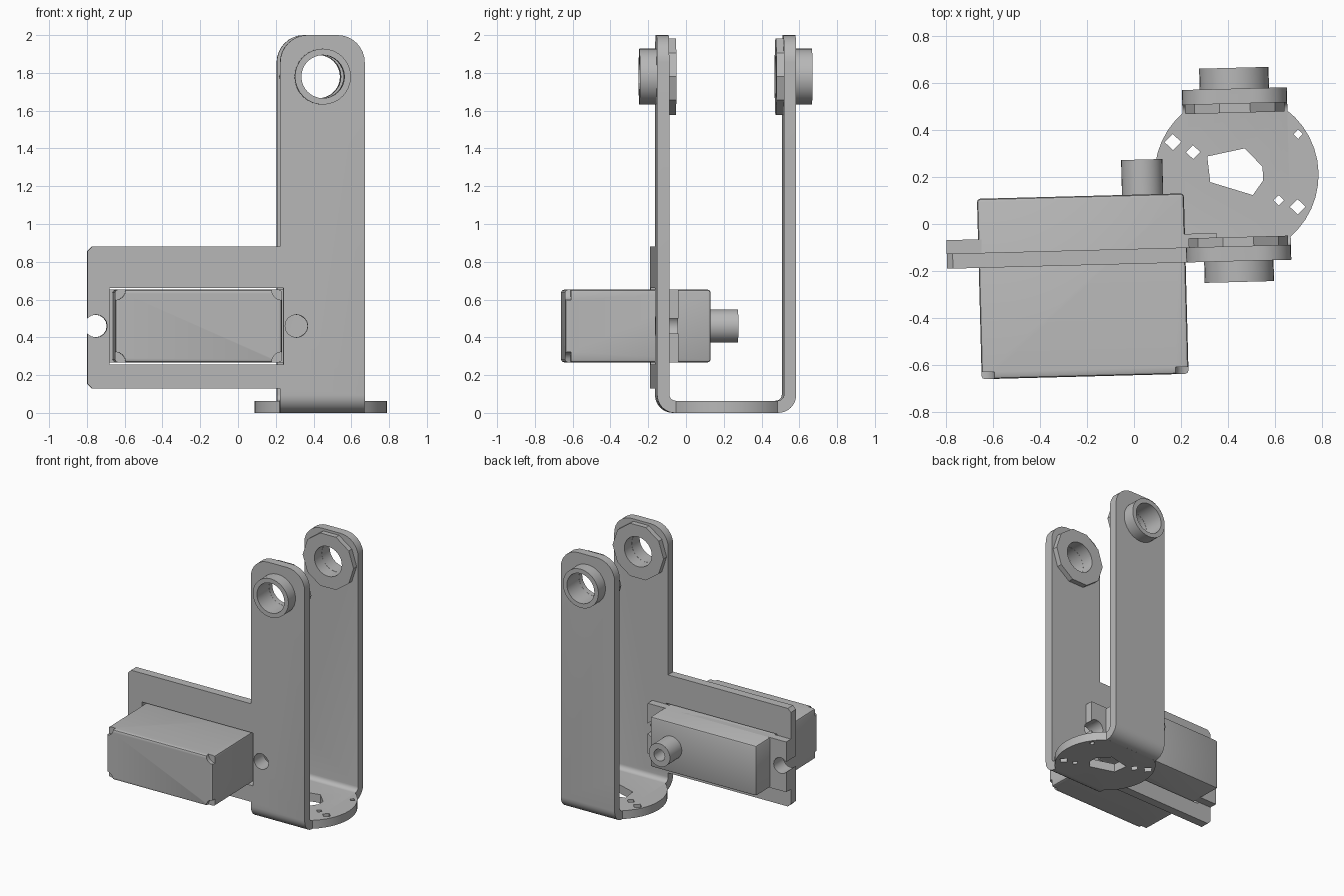
import bpy, bmesh
from math import sin, cos, pi, radians

if "Cube" in bpy.data.objects:
    bpy.data.objects.remove(bpy.data.objects["Cube"])

grey = bpy.data.materials.new("plain grey")
grey.use_nodes = True
colour = (0.48, 0.48, 0.48, 1)
grey.diffuse_color = colour
grey.node_tree.nodes["Principled BSDF"].inputs["Base Color"].default_value = colour

MID_X, MID_Y = 0.443, 0.198      # centre of the U bracket
HALF_W, HALF_D, T = 0.224, 0.368, 0.064
PIVOT_Z, SERVO_Z = 1.78, 0.46
TURN = radians(1.5)
PLACE = {"x": lambda a, b, t: (t, a, b),
         "y": lambda a, b, t: (a, t, b),
         "z": lambda a, b, t: (a, b, t)}


def prism(name, pts, axis, lo, hi):
    """Extrude a closed outline along an axis."""
    bm = bmesh.new()
    rings = [[bm.verts.new(PLACE[axis](a, b, t)) for a, b in pts] for t in (lo, hi)]
    bm.faces.new(rings[0])
    bm.faces.new(rings[1])
    n = len(pts)
    for i in range(n):
        j = (i + 1) % n
        bm.faces.new((rings[0][i], rings[0][j], rings[1][j], rings[1][i]))
    bmesh.ops.recalc_face_normals(bm, faces=bm.faces)
    mesh = bpy.data.meshes.new(name)
    bm.to_mesh(mesh)
    bm.free()
    mesh.materials.append(grey)
    obj = bpy.data.objects.new(name, mesh)
    bpy.context.collection.objects.link(obj)
    return obj


def arc(a, b, r, start, end, steps):
    angles = [radians(start + (end - start) * i / steps) for i in range(steps + 1)]
    return [(a + r * cos(t), b + r * sin(t)) for t in angles]


def circle(a, b, r, sides):
    return arc(a, b, r, 0, 360, sides)[:-1]


def rect(a0, a1, b0, b1):
    return [(a0, b0), (a1, b0), (a1, b1), (a0, b1)]


def apply(obj, mod):
    bpy.context.view_layer.objects.active = obj
    bpy.ops.object.modifier_apply(modifier=mod.name)


def combine(obj, other, operation="DIFFERENCE"):
    mod = obj.modifiers.new("combine", "BOOLEAN")
    mod.operation, mod.object, mod.solver = operation, other, "EXACT"
    apply(obj, mod)
    bpy.data.objects.remove(other)


# U bracket: bent strip, then rounded arm tops
R_OUT, R_IN = 0.095, 0.035
left, right = MID_Y - HALF_D, MID_Y + HALF_D
profile = ([(left, 2)] + arc(left + R_OUT, R_OUT, R_OUT, 180, 270, 8)
           + arc(right - R_OUT, R_OUT, R_OUT, 270, 360, 8) + [(right, 2), (right - T, 2)]
           + arc(right - T - R_IN, T + R_IN, R_IN, 360, 270, 6)
           + arc(left + T + R_IN, T + R_IN, R_IN, 270, 180, 6) + [(left + T, 2)])
bracket = prism("bracket", profile, "x", MID_X - HALF_W, MID_X + HALF_W)
R_TOP = 0.145
side = HALF_W - R_TOP
outline = ([(MID_X - HALF_W, -0.1), (MID_X + HALF_W, -0.1)]
           + arc(MID_X + side, 2 - R_TOP, R_TOP, 0, 90, 8)
           + arc(MID_X - side, 2 - R_TOP, R_TOP, 90, 180, 8))
combine(bracket, prism("arm_outline", outline, "y", -1, 1), "INTERSECT")

# Round base plate joined between the arms
disc = arc(MID_X, MID_Y, 0.35, -52, 52, 12) + arc(MID_X, MID_Y, 0.35, 128, 232, 12)
combine(bracket, prism("base_disc", disc, "z", 0, T), "UNION")

# Side plate carrying the servo
c = 0.025
plate = [(0.3, 0.13), (0.3, 0.88), (-0.802 + c, 0.88), (-0.802, 0.88 - c),
         (-0.802, 0.13 + c), (-0.802 + c, 0.13)]
combine(bracket, prism("servo_plate", plate, "y", left, left + T), "UNION")

# Servo window, screw holes, pivot holes and base holes
combine(bracket, prism("window", rect(-0.685, 0.236, 0.256, 0.66), "y", -0.3, 0.1))
for x in (-0.757, 0.305):
    combine(bracket, prism("screw_hole", circle(x, SERVO_Z, 0.06, 16), "y", -0.3, 0.1))
combine(bracket, prism("pivot_hole", circle(MID_X, PIVOT_Z, 0.115, 32), "y", -1, 1))
combine(bracket, prism("centre_hole", [(0.32, 0.28), (0.33, 0.17), (0.51, 0.11),
                                       (0.555, 0.17), (0.555, 0.23), (0.48, 0.31)], "z", -0.1, 0.2))
for x, y, r in ((0.175, 0.345, 0.035), (0.26, 0.3, 0.03), (0.62, 0.085, 0.022),
                (0.7, 0.055, 0.033), (0.71, 0.365, 0.02)):
    combine(bracket, prism("base_hole", circle(x, y, r, 4), "z", -0.1, 0.2))

# Servo body with ears, rounded edges and corner notches
X0, X1, Z0, Z1, FRONT = -0.667, 0.216, 0.268, 0.652, -0.645
servo = prism("servo_body", rect(X0, X1, Z0, Z1), "y", FRONT, 0.125)
bevel = servo.modifiers.new("bevel", "BEVEL")
bevel.width, bevel.segments = 0.014, 2
apply(servo, bevel)
for x in (X0, X1):
    for z in (Z0, Z1):
        combine(servo, prism("corner_notch", circle(x, z, 0.055, 16), "y", FRONT - 0.1, FRONT + 0.03))
ears = prism("servo_ears", rect(-0.802, 0.35, Z0, Z1), "y", left + T, left + T + 0.058)
for x in (-0.757, 0.305):
    combine(ears, prism("ear_notch", circle(x, SERVO_Z, 0.06, 16), "y", -0.3, 0.1))

# Hollow output shaft
shaft = prism("servo_shaft", circle(0.04, SERVO_Z, 0.088, 32), "y", 0.11, 0.274)
combine(shaft, prism("shaft_bore", circle(0.04, SERVO_Z, 0.045, 20), "y", 0.15, 0.4))

# Bearings: round collar outside each arm, faceted flange inside
parts = [bracket, servo, ears, shaft]
for label, s in (("front", -1), ("back", 1)):
    for name, r, sides, near, far in (("collar", 0.148, 32, HALF_D - 0.01, 0.457),
                                      ("flange", 0.212, 10, HALF_D - T, 0.265)):
        ends = sorted((MID_Y + s * near, MID_Y + s * far))
        part = prism(f"{label}_bearing_{name}", circle(MID_X, PIVOT_Z, r, sides), "y", *ends)
        combine(part, prism("bore", circle(MID_X, PIVOT_Z, 0.114, 32), "y", -1, 1))
        parts.append(part)

# Slight turn of the whole assembly, smooth curved faces
for part in parts:
    part.rotation_euler.z = TURN
    bpy.ops.object.select_all(action="DESELECT")
    part.select_set(True)
    bpy.context.view_layer.objects.active = part
    bpy.ops.object.shade_smooth_by_angle(angle=radians(30))
